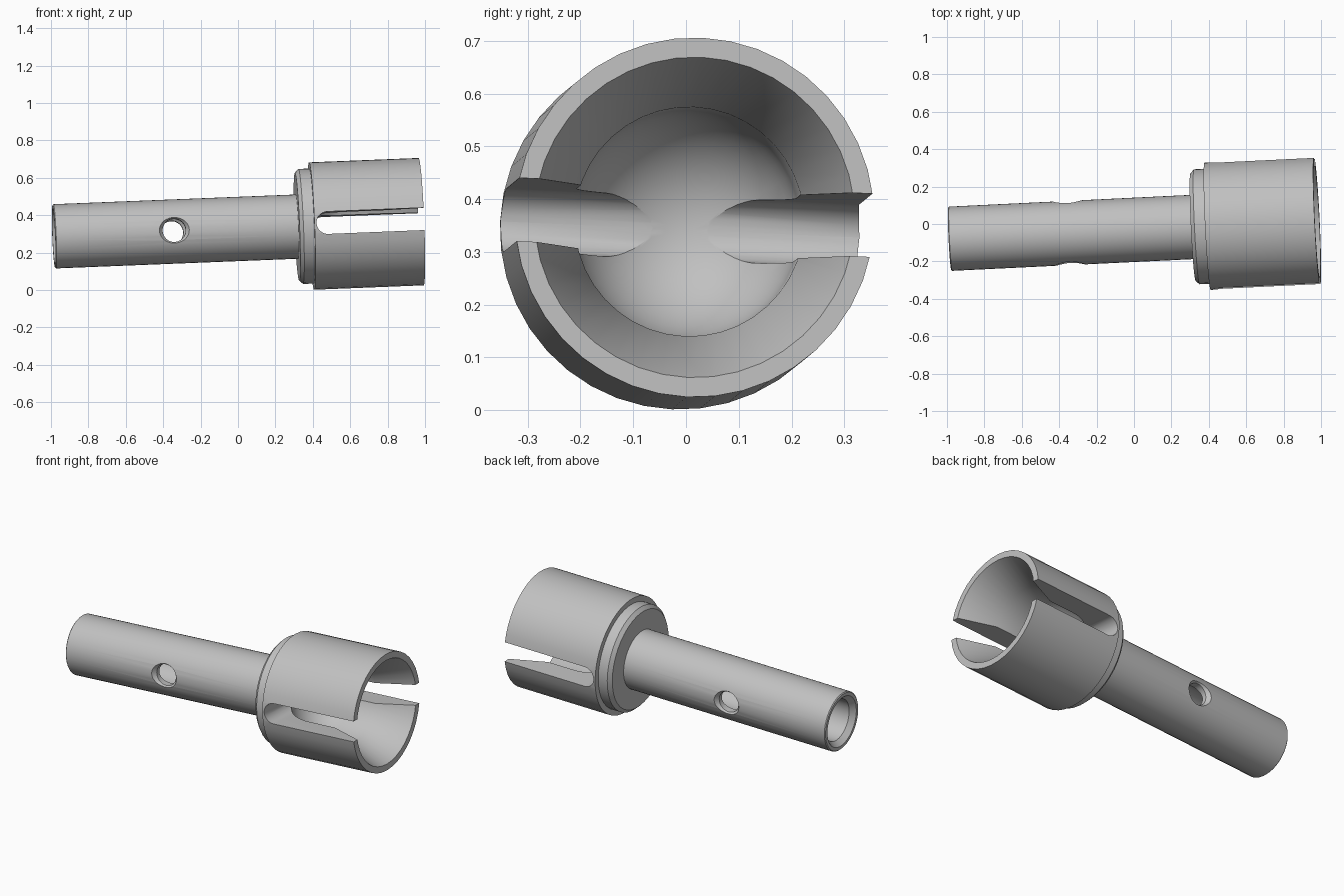
import bpy, bmesh
from math import sin, cos, pi
from mathutils import Matrix, Vector

if "Cube" in bpy.data.objects:
    bpy.data.objects.remove(bpy.data.objects["Cube"], do_unlink=True)

steel = bpy.data.materials.new("steel_grey")
GREY = (0.53, 0.53, 0.53, 1)
steel.diffuse_color = GREY
steel.use_nodes = True
steel.node_tree.nodes["Principled BSDF"].inputs["Base Color"].default_value = GREY

# Slightly tilted frame: local x runs along the shaft, local y along the slot and pin hole
axis_x = Vector((1, 0.0485, 0.040)).normalized()
axis_y = Vector((-0.0485, 1, -0.045))
axis_y = (axis_y - axis_x * axis_y.dot(axis_x)).normalized()
axis_z = axis_x.cross(axis_y)
TILT = Matrix.Translation((-0.985, -0.079, 0.287)) @ Matrix((axis_x, axis_y, axis_z)).transposed().to_4x4()


def make_object(name, bm):
    bmesh.ops.recalc_face_normals(bm, faces=bm.faces)
    mesh = bpy.data.meshes.new(name)
    bm.to_mesh(mesh)
    bm.free()
    mesh.materials.append(steel)
    obj = bpy.data.objects.new(name, mesh)
    bpy.context.collection.objects.link(obj)
    return obj


def lathe(name, profile, sides):
    """Revolve (distance, radius) points, starting and ending on the x axis."""
    bm = bmesh.new()
    rings = []
    for s, r in profile:
        if r < 1e-5:
            rings.append([bm.verts.new((s, 0, 0))] * sides)
        else:
            rings.append([bm.verts.new((s, r * cos(2 * pi * i / sides), r * sin(2 * pi * i / sides)))
                          for i in range(sides)])
    for a, b in zip(rings, rings[1:]):
        for i in range(sides):
            j = (i + 1) % sides
            bm.faces.new(list(dict.fromkeys((a[i], a[j], b[j], b[i]))))
    return make_object(name, bm)


def cut(target, cutter):
    mod = target.modifiers.new("cut", "BOOLEAN")
    mod.operation = "DIFFERENCE"
    mod.solver = "EXACT"
    mod.object = cutter
    bpy.context.view_layer.objects.active = target
    bpy.ops.object.modifier_apply(modifier=mod.name)
    bpy.data.objects.remove(cutter, do_unlink=True)


# Hollow shaft with a chamfered bore
shaft = lathe("shaft", [(0.95, 0), (0.92, 0.122), (0.03, 0.122), (0, 0.148), (0, 0.167),
                        (0.005, 0.172), (1.33, 0.172), (1.33, 0)], 40)

# Countersunk cross hole through the shaft
hole = lathe("hole_cutter", [(-0.2, 0), (-0.2, 0.102), (-0.148, 0.062), (0.148, 0.062),
                             (0.2, 0.102), (0.2, 0)], 32)
hole.data.transform(Matrix.Translation((0.638, 0, 0)) @ Matrix.Rotation(pi / 2, 4, "Z"))
cut(shaft, hole)

# Cup with a stepped collar, a flared mouth and a round-bottomed socket
SOCKET_R, SOCKET_S = 0.2175, 1.603
bowl = [(SOCKET_S - SOCKET_R * cos(a), SOCKET_R * sin(a)) for a in (pi / 2 * (1 - i / 12) for i in range(13))]
cup = lathe("drive_cup", [(1.303, 0), (1.303, 0.288), (1.323, 0.308), (1.381, 0.308), (1.381, 0.341),
                          (1.968, 0.341), (1.968, 0.304), (1.765, SOCKET_R)] + bowl, 40)

# Round-ended slot across the cup
SLOT_R, SLOT_S = 0.06, 1.452
outline = [(SLOT_S - SLOT_R * sin(pi * i / 16), SLOT_R * cos(pi * i / 16)) for i in range(17)]
outline += [(2.1, -SLOT_R), (2.1, SLOT_R)]
bm = bmesh.new()
face = bm.faces.new([bm.verts.new((s, -0.5, z)) for s, z in outline])
grown = bmesh.ops.extrude_face_region(bm, geom=[face], use_keep_orig=True)["geom"]
bmesh.ops.translate(bm, vec=(0, 1, 0), verts=[v for v in grown if isinstance(v, bmesh.types.BMVert)])
cut(cup, make_object("slot_cutter", bm))

# Tilt into place and smooth the round surfaces
bpy.ops.object.select_all(action="DESELECT")
for part in (shaft, cup):
    part.data.transform(TILT)
    part.select_set(True)
bpy.context.view_layer.objects.active = cup
bpy.ops.object.shade_smooth_by_angle(angle=pi / 7)
